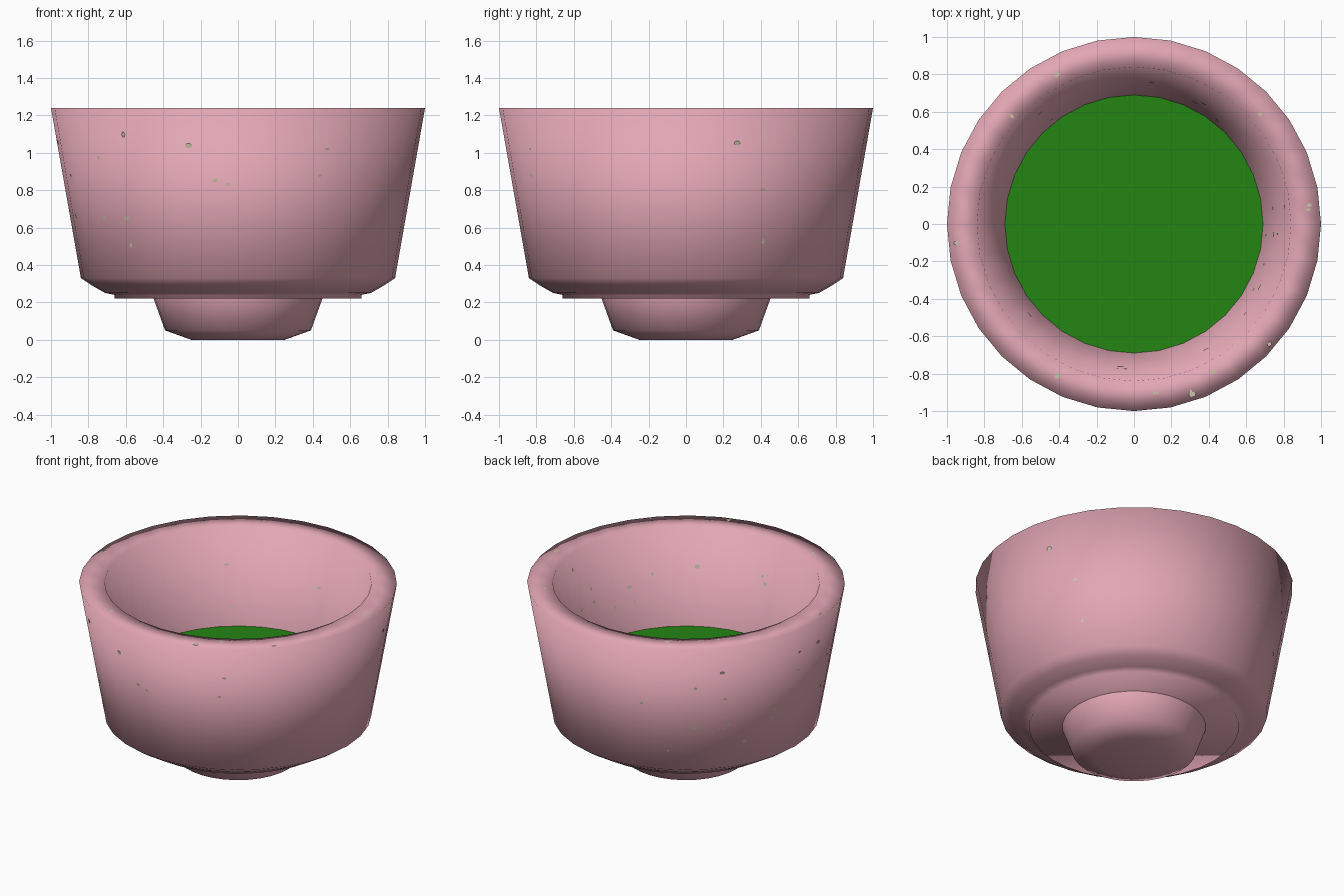
import bpy, bmesh, math, random
from mathutils import Vector

if "Cube" in bpy.data.objects:
    bpy.data.objects.remove(bpy.data.objects["Cube"])

SEG = 32
random.seed(4)


def material(name, rgb):
    m = bpy.data.materials.new(name)
    m.diffuse_color = (*rgb, 1)
    m.use_nodes = True
    m.node_tree.nodes["Principled BSDF"].inputs["Base Color"].default_value = m.diffuse_color
    return m


pink = material("pink glaze", (0.76, 0.385, 0.46))
green = material("green tea", (0.018, 0.235, 0.007))
cream = material("cream fleck", (0.60, 0.56, 0.40))


def finish(bm, name, mat, smooth=True):
    bmesh.ops.recalc_face_normals(bm, faces=bm.faces)
    me = bpy.data.meshes.new(name)
    bm.to_mesh(me)
    bm.free()
    for p in me.polygons:
        p.use_smooth = smooth
    me.materials.append(mat)
    ob = bpy.data.objects.new(name, me)
    bpy.context.collection.objects.link(ob)
    return ob


def point(r, z, i):
    a = 2 * math.pi * i / SEG
    return Vector((r * math.cos(a), r * math.sin(a), z))


def lathe(name, profile, mat):
    """Closed turned solid from (radius, height) points."""
    bm = bmesh.new()
    rings = [[bm.verts.new(point(r, z, i)) for i in range(SEG)] for r, z in profile]
    for a, b in zip(rings, rings[1:]):
        for i in range(SEG):
            j = (i + 1) % SEG
            bm.faces.new((a[i], a[j], b[j], b[i]))
    bm.faces.new(rings[0][::-1])
    bm.faces.new(rings[-1])
    return finish(bm, name, mat)


# Bowl wall, rim and inside
lathe("bowl", [(0.66, 0.22), (0.66, 0.24), (0.71, 0.25), (0.78, 0.29), (0.84, 0.33),
               (1.0, 1.24), (0.84, 1.24), (0.69, 0.617), (0.62, 0.33)], pink)

# Foot under the bowl
lathe("foot", [(0.25, 0.0), (0.39, 0.05), (0.455, 0.23), (0.455, 0.26)], pink)

# Tea surface
bm = bmesh.new()
bm.faces.new([bm.verts.new(point(0.692, 0.617, i)) for i in range(SEG)])
tea = finish(bm, "tea_surface", green, smooth=False)

# Glaze flecks: tiny flat plates lying on the facets of each band
bm = bmesh.new()
bands = [((0.84, 0.33), (1.0, 1.24), 1, 30),
         ((1.0, 1.24), (0.84, 1.24), 1, 12),
         ((0.84, 1.24), (0.69, 0.617), 1, 20)]
for lo, hi, side, count in bands:
    for _ in range(count):
        i = random.randrange(SEG)
        a, b = point(*lo, i), point(*lo, i + 1)
        c, d = point(*hi, i), point(*hi, i + 1)
        u, v = random.uniform(0.3, 0.7), random.uniform(0.15, 0.85)
        centre = a.lerp(b, u).lerp(c.lerp(d, u), v)
        t = (b - a).normalized()
        n = t.cross(c - a).normalized()
        w = n.cross(t)
        s1, s2 = random.uniform(0.006, 0.02), random.uniform(0.006, 0.016)
        bm.faces.new([bm.verts.new(centre + n * 0.003
                                   + t * s1 * math.cos(k * math.pi / 3)
                                   + w * s2 * math.sin(k * math.pi / 3)) for k in range(6)])
me = bpy.data.meshes.new("glaze_flecks")
bm.to_mesh(me)
bm.free()
me.materials.append(cream)
bpy.context.collection.objects.link(bpy.data.objects.new("glaze_flecks", me))
